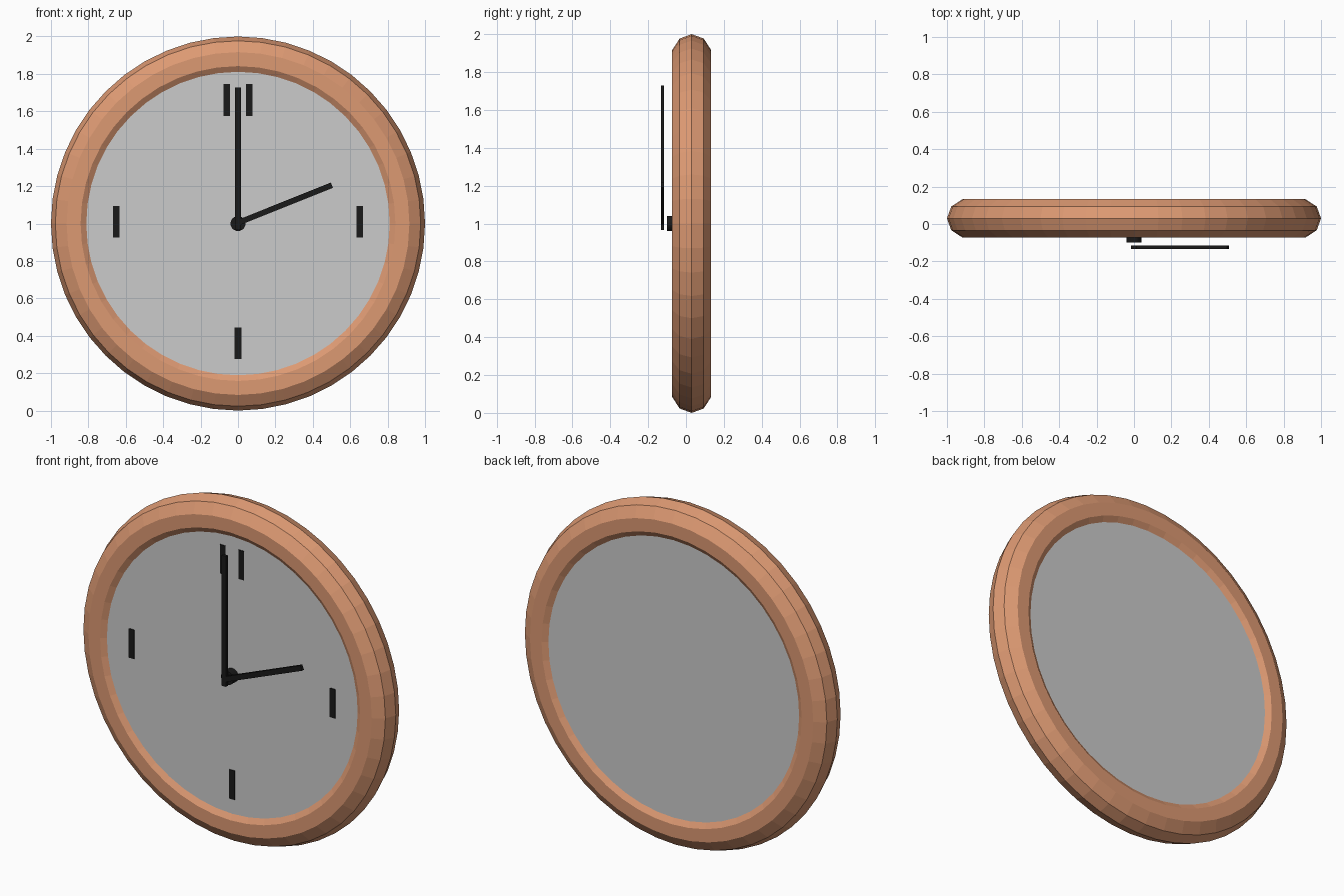
import bpy
from math import radians, atan2, hypot

if "Cube" in bpy.data.objects:
    bpy.data.objects.remove(bpy.data.objects["Cube"])


def material(name, colour):
    m = bpy.data.materials.new(name)
    m.diffuse_color = colour
    m.use_nodes = True
    m.node_tree.nodes["Principled BSDF"].inputs["Base Color"].default_value = m.diffuse_color
    return m


wood = material("wood", (0.72, 0.32, 0.17, 1))
black = material("black", (0.01, 0.01, 0.01, 1))


def finish(name, mat=None):
    ob = bpy.context.object
    ob.name = name
    if mat:
        ob.data.materials.append(mat)
    return ob


def disc(name, radius, y0, y1, sides, mat=None):
    # round slab facing -y
    bpy.ops.mesh.primitive_cylinder_add(
        vertices=sides, radius=radius, depth=y1 - y0,
        location=(0, (y0 + y1) / 2, 1), rotation=(radians(90), 0, 0))
    return finish(name, mat)


def bar(name, a, b, width, y0, y1):
    # flat black bar between two (x, z) points
    dx, dz = b[0] - a[0], b[1] - a[1]
    bpy.ops.mesh.primitive_cube_add(
        size=1, location=((a[0] + b[0]) / 2, (y0 + y1) / 2, (a[1] + b[1]) / 2),
        rotation=(0, -atan2(dz, dx), 0))
    ob = finish(name, black)
    ob.scale = (hypot(dx, dz), y1 - y0, width)
    return ob


# Wooden rim: ten-sided section, slightly flattened front to back
bpy.ops.mesh.primitive_torus_add(
    major_segments=48, minor_segments=10, major_radius=0.879, minor_radius=0.121,
    location=(0, 0.03, 1), rotation=(radians(90), 0, 0))
finish("rim", wood).scale = (1, 1, 0.108 / 0.121)

# Dial body, recessed on both sides of the rim
disc("dial", 0.83, -0.053, 0.113, 48)

# Centre hub
disc("hub", 0.04, -0.1, -0.05, 32, black)

# Hands, floating just in front of the hub
bar("minute_hand", (0, 0.965), (0, 1.728), 0.03, -0.133, -0.116)
bar("hour_hand", (-0.01, 1.0), (0.502, 1.205), 0.03, -0.133, -0.116)

# Plain hour marks at the quarters, doubled at the top
for name, x, z in (("mark_top_left", -0.06, 1.66), ("mark_top_right", 0.06, 1.66),
                   ("mark_right", 0.65, 1.01), ("mark_bottom", 0, 0.36),
                   ("mark_left", -0.65, 1.01)):
    bar(name, (x, z - 0.085), (x, z + 0.085), 0.035, -0.057, -0.05)
